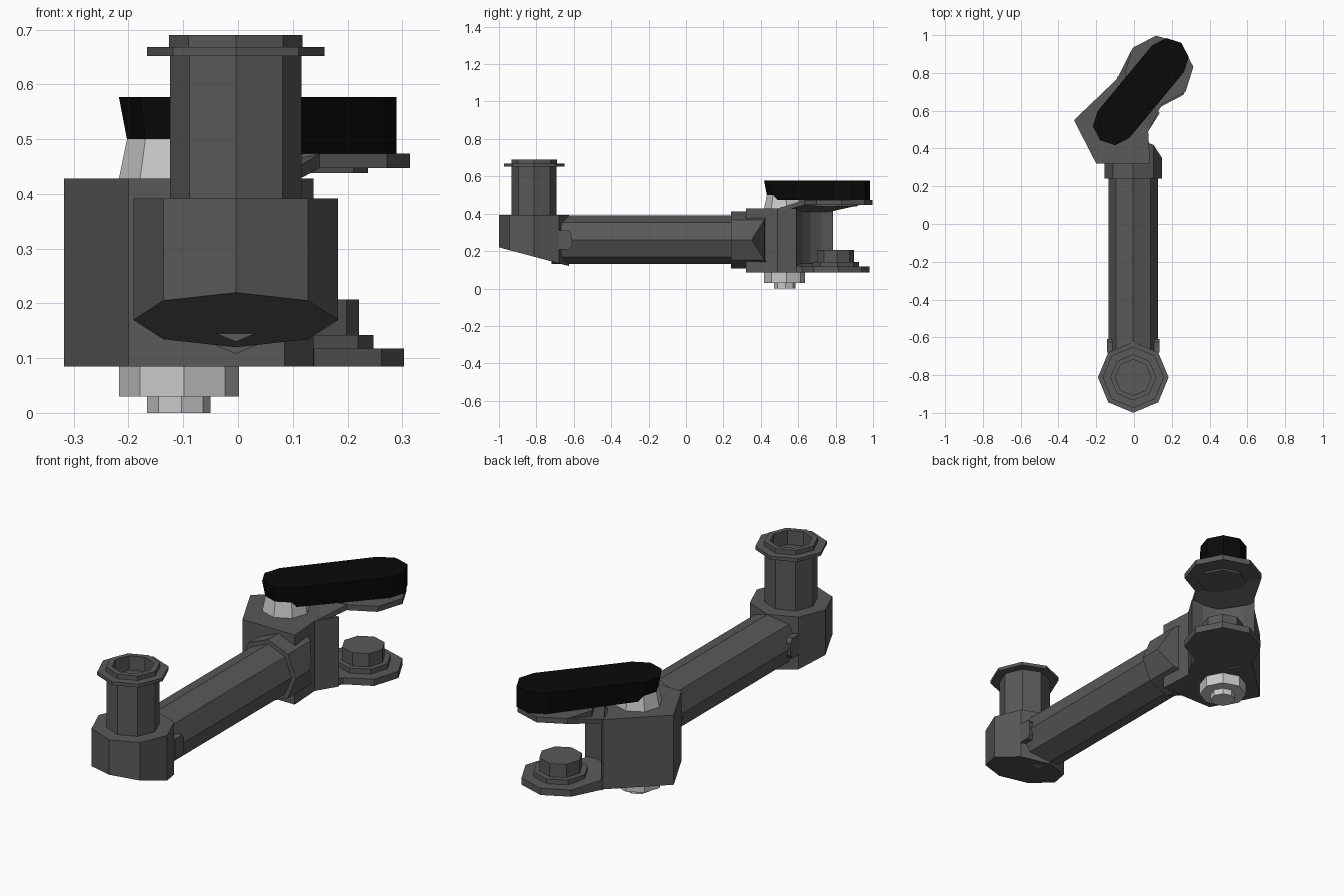
import bpy, bmesh
from math import cos, sin, radians

cube = bpy.data.objects.get("Cube")
if cube:
    bpy.data.objects.remove(cube, do_unlink=True)


def material(name, value):
    m = bpy.data.materials.new(name)
    m.use_nodes = True
    m.diffuse_color = (value, value, value, 1)
    m.node_tree.nodes["Principled BSDF"].inputs["Base Color"].default_value = (value, value, value, 1)
    return m


DARK = material("dark grey metal", 0.1)
LIGHT = material("light grey steel", 0.58)
BLACK = material("black grip", 0.003)


def loft(name, rings, mat):
    """Join equal-sized rings of points in order and cap both ends."""
    bm = bmesh.new()
    rows = [[bm.verts.new(p) for p in ring] for ring in rings]
    n = len(rows[0])
    for a, b in zip(rows, rows[1:]):
        for i in range(n):
            j = (i + 1) % n
            bm.faces.new((a[i], a[j], b[j], b[i]))
    bm.faces.new(rows[0][::-1])
    bm.faces.new(rows[-1])
    bmesh.ops.recalc_face_normals(bm, faces=bm.faces)
    mesh = bpy.data.meshes.new(name)
    bm.to_mesh(mesh)
    bm.free()
    mesh.materials.append(mat)
    obj = bpy.data.objects.new(name, mesh)
    bpy.context.collection.objects.link(obj)
    return obj


def ring(centre, r, z, turn=0):
    return [(centre[0] + r * cos(radians(turn + 45 * k)),
             centre[1] + r * sin(radians(turn + 45 * k)), z) for k in range(8)]


def lathe(name, centre, profile, mat, turn=0):
    return loft(name, [ring(centre, r, z, turn) for r, z in profile], mat)


def level(points, z):
    return [(x, y, z) for x, y in points]


def bar_ring(r, y):
    return [(-0.004 + r * cos(radians(45 * k)), y, 0.26 + r * sin(radians(45 * k)))
            for k in range(8)]


# Front socket: sloped octagonal base and hollow flanged post
POST = (-0.004, -0.812)
base_top = ring(POST, 0.187, 0.392)
base_bottom = [(x, y, 0.22 - 0.267 * (y + 1)) for x, y, z in base_top]
loft("socket_base", [base_bottom, base_top], DARK)
lathe("socket_post", POST, [(0.12, 0.38), (0.12, 0.652), (0.162, 0.652), (0.162, 0.668),
                            (0.122, 0.668), (0.122, 0.69), (0.095, 0.69), (0.095, 0.62)], DARK)

# Arm with a cross pin at the socket and a collar at the hinge
loft("arm_bar", [bar_ring(0.13, -0.72), bar_ring(0.13, 0.35)], DARK)
pin = [(-0.68, 0.21), (-0.625, 0.21), (-0.61, 0.23), (-0.61, 0.29), (-0.625, 0.31), (-0.68, 0.31)]
loft("cross_pin", [[(x, y, z) for y, z in pin] for x in (-0.142, 0.134)], DARK)
collar_end = [(x, min(0.46, 0.35 + 1.55 * (0.148 - x)), z) for x, y, z in bar_ring(0.152, 0)]
loft("arm_collar", [bar_ring(0.152, 0.24), collar_end], DARK)

# Hinge block with a hollowed back around the clamp axis
JAW = (0.123, 0.8)
hollow = [(JAW[0] + 0.21 * cos(radians(a)), JAW[1] + 0.21 * sin(radians(a)))
          for a in range(-86, -180, -18)]
block = [(-0.318, 0.55), (-0.2, 0.32), (0.085, 0.32), (0.075, 0.49)] + hollow + [(-0.09, 0.768)]
loft("hinge_block", [level(block, 0.085), level(block, 0.428)], DARK)


# Clamp jaws: octagonal plates joined to the block by sloping necks
def neck(name, centre, r, far, near):
    tip = ring(centre, r, 0, 5)
    outline = [(-0.09, 0.768), (0.08, 0.5), tip[6][:2], tip[3][:2]]
    rings = [[(x, y, n if i < 2 else f) for i, (x, y) in enumerate(outline)]
             for n, f in zip(near, far)]
    loft(name, rings, DARK)


UPPER = (0.133, 0.816)
lathe("upper_jaw", UPPER, [(0.182, 0.447), (0.182, 0.474)], DARK, 5)
neck("upper_jaw_neck", UPPER, 0.182, (0.447, 0.473), (0.41, 0.431))
lathe("upper_jaw_pad", JAW, [(0.115, 0.438), (0.115, 0.45)], DARK, 5)
lathe("lower_jaw", JAW, [(0.181, 0.085), (0.181, 0.118)], DARK, 5)
neck("lower_jaw_neck", JAW, 0.181, (0.085, 0.117), (0.085, 0.135))
lathe("lower_jaw_button", JAW, [(0.125, 0.11), (0.125, 0.142), (0.098, 0.142), (0.098, 0.207)], DARK, 5)

# Clamp bolt: tapered head above, stepped nut below
BOLT = (-0.108, 0.527)
lathe("bolt_head", BOLT, [(0.11, 0.42), (0.11, 0.428), (0.091, 0.52)], LIGHT, 5)
lathe("bolt_nut", BOLT, [(0.058, 0), (0.058, 0.03), (0.11, 0.03), (0.11, 0.09)], LIGHT, 5)

# Lever grip, drawn in where it meets the bolt head
TIP = (0.18, 0.875)


def grip_ring(r_bolt, r_tip, z):
    a, b = ring(BOLT, r_bolt, z, 50), ring(TIP, r_tip, z, 50)
    return [b[6], b[7], b[0], b[1], b[2], a[2], a[3], a[4], a[5], a[6]]


loft("lever_grip", [grip_ring(0.09, 0.11, 0.473), grip_ring(0.11, 0.11, 0.577)], BLACK)
